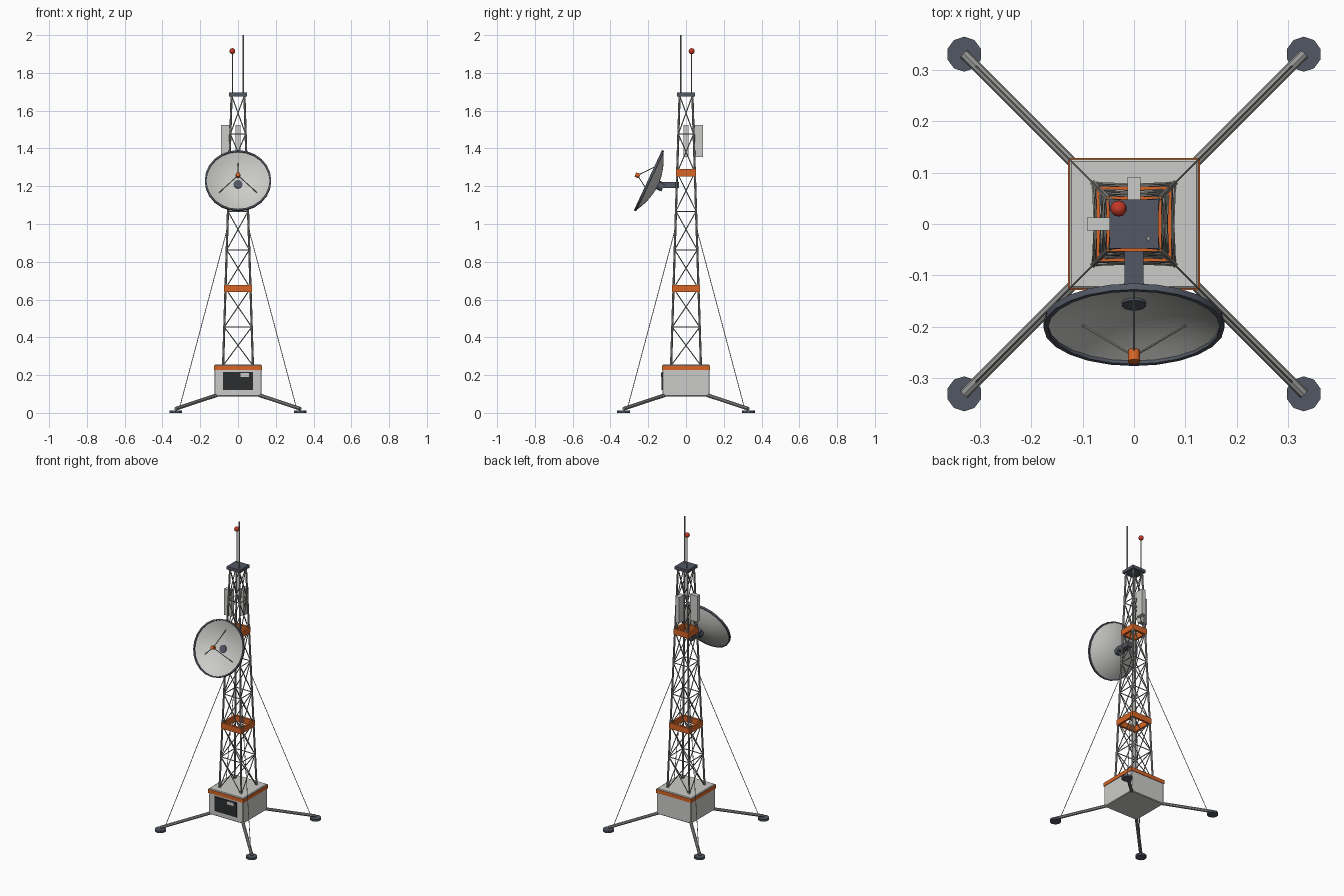
import bpy, bmesh, math
from mathutils import Vector, Matrix

cube = bpy.data.objects.get("Cube")
if cube:
    bpy.data.objects.remove(cube, do_unlink=True)


def material(name, r, g, b):
    m = bpy.data.materials.new(name)
    m.use_nodes = True
    m.diffuse_color = (r, g, b, 1)
    m.node_tree.nodes["Principled BSDF"].inputs["Base Color"].default_value = (r, g, b, 1)
    return m


PALE = material("pale grey paint", 0.60, 0.60, 0.58)
STEEL = material("galvanised steel", 0.30, 0.30, 0.29)
SLATE = material("dark slate", 0.085, 0.095, 0.125)
ORANGE = material("safety orange", 0.68, 0.13, 0.02)
RED = material("beacon red", 0.55, 0.04, 0.02)
DARK = material("door charcoal", 0.025, 0.026, 0.03)


def finish(name, bm, mat, smooth=False):
    bmesh.ops.recalc_face_normals(bm, faces=bm.faces)
    mesh = bpy.data.meshes.new(name)
    bm.to_mesh(mesh)
    bm.free()
    mesh.materials.append(mat)
    ob = bpy.data.objects.new(name, mesh)
    bpy.context.collection.objects.link(ob)
    if smooth:
        bpy.ops.object.select_all(action='DESELECT')
        ob.select_set(True)
        bpy.context.view_layer.objects.active = ob
        bpy.ops.object.shade_smooth_by_angle(angle=math.radians(40))
    return ob


def add_box(bm, centre, size):
    bmesh.ops.create_cube(bm, size=1, matrix=Matrix.Translation(centre) @ Matrix.Diagonal((*size, 1)))


def box(name, centre, size, mat, bevel=0):
    bm = bmesh.new()
    add_box(bm, centre, size)
    if bevel:
        bmesh.ops.bevel(bm, geom=bm.edges[:], offset=bevel, segments=1, affect='EDGES')
    return finish(name, bm, mat)


def add_tube(bm, a, b, r, sides=6):
    a, b = Vector(a), Vector(b)
    turn = (b - a).to_track_quat('Z', 'Y').to_matrix().to_4x4()
    bmesh.ops.create_cone(bm, cap_ends=True, segments=sides, radius1=r, radius2=r,
                          depth=(b - a).length, matrix=Matrix.Translation((a + b) / 2) @ turn)


def tubes(name, pairs, r, mat, sides=6, smooth=True):
    bm = bmesh.new()
    for a, b in pairs:
        add_tube(bm, a, b, r, sides)
    return finish(name, bm, mat, smooth)


CORNERS = [(-1, -1), (1, -1), (1, 1), (-1, 1)]


def corner(i, half, z):
    sx, sy = CORNERS[i % 4]
    return Vector((sx * half, sy * half, z))


# Equipment cabinet with trim and door
box("cabinet", (0, 0, 0.171), (0.25, 0.25, 0.168), PALE, 0.004)
box("cabinet_trim", (0, 0, 0.238), (0.256, 0.256, 0.024), ORANGE)
box("cabinet_door", (0, -0.127, 0.168), (0.16, 0.008, 0.095), DARK)
box("door_label", (0.037, -0.1315, 0.2), (0.045, 0.003, 0.02), PALE)

# Outrigger legs, foot pads and guy wires
tubes("outrigger_legs", [(corner(i, 0.112, 0.094), corner(i, 0.33, 0.022)) for i in range(4)],
      0.01, STEEL, 8)
tubes("foot_pads", [(corner(i, 0.33, 0), corner(i, 0.33, 0.013)) for i in range(4)],
      0.034, SLATE, 10, False)
tubes("guy_wires", [(corner(i, 0.05, 1.0), corner(i, 0.31, 0.025)) for i in range(4)],
      0.002, STEEL, 5)

# Tapered lattice mast
BOTTOM, TOP, BAYS = 0.25, 1.68, 7


def half_at(z):
    return 0.079 - 0.045 * (z - BOTTOM) / (TOP - BOTTOM)


levels = [BOTTOM + (TOP - BOTTOM) * k / BAYS for k in range(BAYS + 1)]
tubes("mast_legs", [(corner(i, half_at(BOTTOM), BOTTOM), corner(i, half_at(TOP), TOP))
                    for i in range(4)], 0.006, STEEL)
braces = []
for lo, hi in zip(levels, levels[1:]):
    for i in range(4):
        braces.append((corner(i, half_at(lo), lo), corner(i + 1, half_at(hi), hi)))
        braces.append((corner(i + 1, half_at(lo), lo), corner(i, half_at(hi), hi)))
        if lo > BOTTOM:
            braces.append((corner(i, half_at(lo), lo), corner(i + 1, half_at(lo), lo)))
tubes("mast_braces", braces, 0.003, STEEL, 5)

# Hollow orange collars around the mast
for name, z in (("lower_collar", levels[2]), ("upper_collar", levels[5])):
    bm = bmesh.new()
    h, t = half_at(z) + 0.007, 0.014
    for s in (-1, 1):
        add_box(bm, (0, s * (h - t / 2), z), (2 * h, t, 0.038))
        add_box(bm, (s * (h - t / 2), 0, z), (t, 2 * h - 2 * t, 0.038))
    finish(name, bm, ORANGE)

# Top platform, whip antenna and beacon
box("top_platform", (0, 0, 1.686), (0.096, 0.096, 0.02), SLATE)
tubes("whip_antenna", [((0.028, -0.028, 1.69), (0.028, -0.028, 2.0))], 0.0045, STEEL)
tubes("beacon_rod", [((-0.03, 0.03, 1.69), (-0.03, 0.03, 1.91))], 0.003, STEEL)
bm = bmesh.new()
bmesh.ops.create_uvsphere(bm, u_segments=10, v_segments=8, radius=0.016,
                          matrix=Matrix.Translation((-0.03, 0.03, 1.915)))
finish("beacon_lamp", bm, RED, True)

# Panel antennas on the right and back
box("right_panel_antenna", (-0.065, 0, 1.44), (0.052, 0.026, 0.17), PALE)
box("back_panel_antenna", (0, 0.065, 1.44), (0.026, 0.052, 0.17), PALE)

# Dish, in a frame whose z axis is the pointing direction
R, DEPTH, SEG = 0.172, 0.05, 24
frame = Matrix.Translation((0, -0.198, 1.23)) @ Matrix.Rotation(math.radians(65), 4, 'X')


def bowl(r):
    return -DEPTH * (1 - (r / R) ** 2)


def lathe(name, profile, mat):
    bm = bmesh.new()
    verts = [bm.verts.new((r, 0, z)) for r, z in profile]
    edges = [bm.edges.new(p) for p in zip(verts, verts[1:])]
    bmesh.ops.spin(bm, geom=verts + edges, cent=(0, 0, 0), axis=(0, 0, 1),
                   angle=math.tau, steps=SEG, use_duplicate=False)
    bmesh.ops.remove_doubles(bm, verts=bm.verts, dist=0.0001)
    bm.transform(frame)
    return finish(name, bm, mat, True)


radii = [R * k / 7 for k in range(8)]
inner = [(r, bowl(r)) for r in radii]
outer = [(r, bowl(r) - 0.006) for r in reversed(radii)]
lathe("dish", inner + outer, PALE)
lathe("dish_rim", [(R - 0.005, -0.009), (R + 0.004, -0.009), (R + 0.004, 0.004),
                   (R - 0.005, 0.004), (R - 0.005, -0.009)], SLATE)

# Feed horn on three struts
feed = frame @ Vector((0, 0, 0.065))
struts = []
for deg in (90, 210, 330):
    a = math.radians(deg)
    struts.append((frame @ Vector((0.115 * math.cos(a), 0.115 * math.sin(a), bowl(0.115))), feed))
tubes("feed_struts", struts, 0.0025, STEEL)
tubes("feed_horn", [(frame @ Vector((0, 0, 0.053)), frame @ Vector((0, 0, 0.077)))],
      0.012, ORANGE, 12)

# Dish hub and mounting arm
tubes("dish_hub", [(frame @ Vector((0, 0, -0.085)), frame @ Vector((0, 0, -0.044)))],
      0.024, SLATE, 14)
box("dish_arm", (0, -0.09, 1.207), (0.036, 0.105, 0.032), SLATE)
